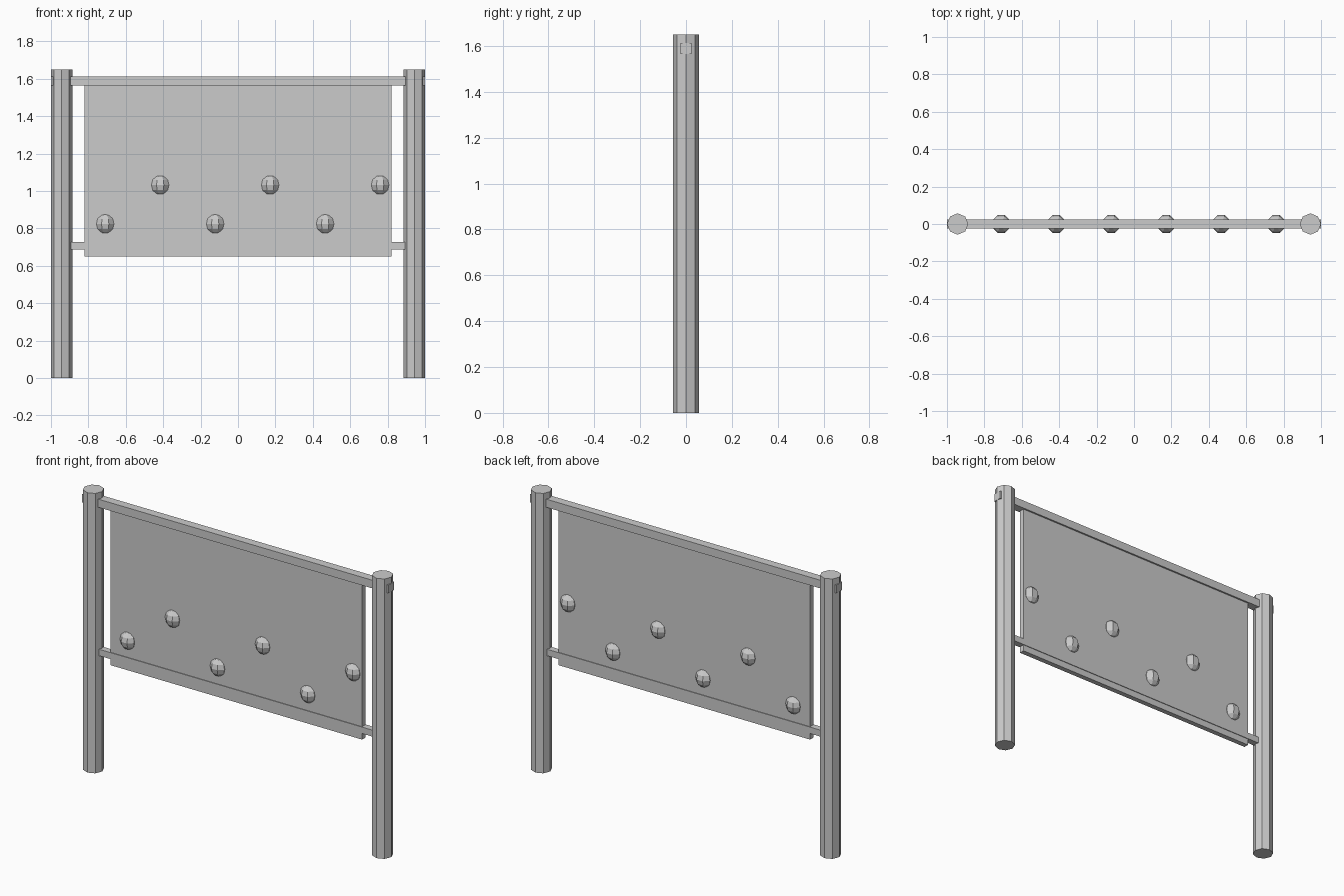
import bpy
import math

if "Cube" in bpy.data.objects:
    bpy.data.objects.remove(bpy.data.objects["Cube"])


def box(name, size, z):
    bpy.ops.mesh.primitive_cube_add(size=1, location=(0, 0, z))
    ob = bpy.context.object
    ob.name = name
    ob.scale = size
    bpy.ops.object.transform_apply(location=False, rotation=False, scale=True)
    return ob


# Octagonal posts
for side, label in ((-1, "left_post"), (1, "right_post")):
    bpy.ops.mesh.primitive_cylinder_add(vertices=8, radius=0.057, depth=1.65,
                                        location=(side * 0.943, 0, 0.825))
    bpy.context.object.name = label

# Rails running between the posts; the top one pokes through them
box("top_rail", (2.0, 0.05, 0.048), 1.589)
box("lower_rail", (1.80, 0.038, 0.038), 0.707)

# Climbing panel
box("panel", (1.64, 0.03, 0.93), 1.115)

# Hand and foot holds, staggered, poking out of both faces
for i in range(6):
    bpy.ops.mesh.primitive_uv_sphere_add(
        segments=8, ring_count=6, radius=1,
        location=(-0.71 + i * 0.294, 0, 1.032 if i % 2 else 0.824),
        rotation=(0, 0, math.radians(22.5)))
    hold = bpy.context.object
    hold.name = f"hold_{i + 1}"
    hold.scale = (0.051, 0.051, 0.054)
